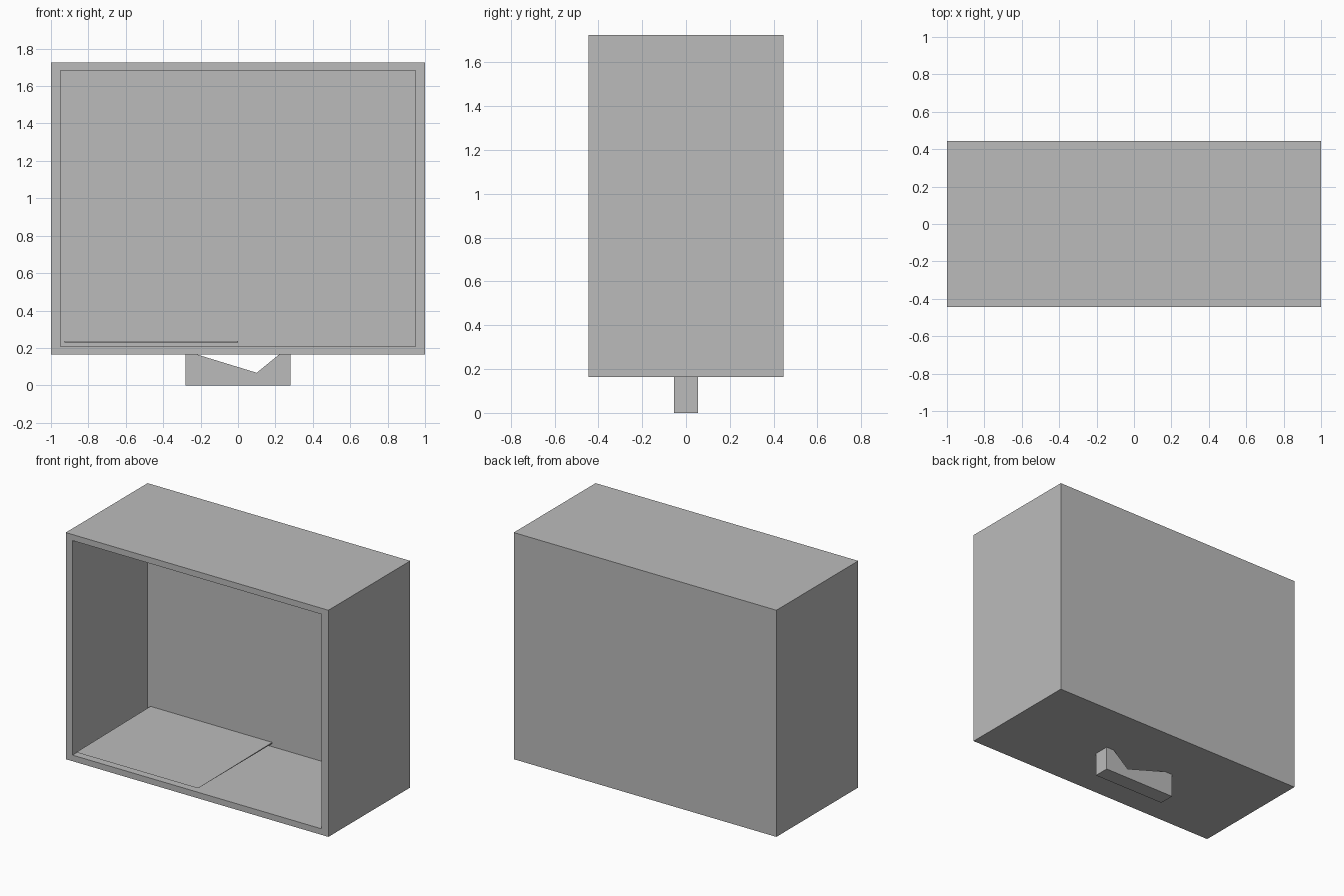
import bpy
import bmesh

old = bpy.data.objects.get("Cube")
if old:
    bpy.data.objects.remove(old, do_unlink=True)

grey = bpy.data.materials.new("plain grey")
grey.use_nodes = True
grey.diffuse_color = (0.5, 0.5, 0.5, 1)
grey.node_tree.nodes["Principled BSDF"].inputs["Base Color"].default_value = (0.5, 0.5, 0.5, 1)


def finish(name, bm):
    bmesh.ops.recalc_face_normals(bm, faces=bm.faces)
    mesh = bpy.data.meshes.new(name)
    bm.to_mesh(mesh)
    bm.free()
    mesh.materials.append(grey)
    obj = bpy.data.objects.new(name, mesh)
    bpy.context.collection.objects.link(obj)
    return obj


def prism(name, profile, direction):
    """Extrude a closed 3D outline along a direction."""
    bm = bmesh.new()
    face = bm.faces.new([bm.verts.new(p) for p in profile])
    ext = bmesh.ops.extrude_face_region(bm, geom=[face])
    verts = [g for g in ext["geom"] if isinstance(g, bmesh.types.BMVert)]
    bmesh.ops.translate(bm, verts=verts, vec=direction)
    return finish(name, bm)


# Open-fronted case: inset the front face and push it back to hollow the box
W, D, Z0, Z1, WALL, BACK = 1.0, 0.445, 0.165, 1.725, 0.073, 0.372
bm = bmesh.new()
bmesh.ops.create_cube(bm, size=1)
for v in bm.verts:
    v.co = (v.co.x * 2 * W, v.co.y * 2 * D, Z0 + (v.co.z + 0.5) * (Z1 - Z0))
bm.normal_update()
front = min(bm.faces, key=lambda f: f.calc_center_median().y)
bmesh.ops.inset_individual(bm, faces=[front], thickness=WALL)
for v in front.verts:
    v.co.z += 0.01 if v.co.z > 1 else -0.01
ext = bmesh.ops.extrude_face_region(bm, geom=[front])
for v in [g for g in ext["geom"] if isinstance(g, bmesh.types.BMVert)]:
    v.co.y = BACK
if front.is_valid:
    bmesh.ops.delete(bm, geom=[front], context="FACES")
finish("case", bm)

# Thin tapered liner on the right half of the floor
FLOOR = Z0 + WALL - 0.01
prism("floor_liner",
      [(WALL - W, -D + 0.01, FLOOR), (WALL - W, BACK, FLOOR), (WALL - W, BACK, FLOOR + 0.008)],
      (W - WALL, 0, 0))

# Notched foot under the case
prism("foot",
      [(-0.28, -0.055, 0), (0.28, -0.055, 0), (0.28, -0.055, Z0), (0.22, -0.055, Z0),
       (0.1, -0.055, 0.067), (-0.22, -0.055, Z0), (-0.28, -0.055, Z0)],
      (0, 0.11, 0))
